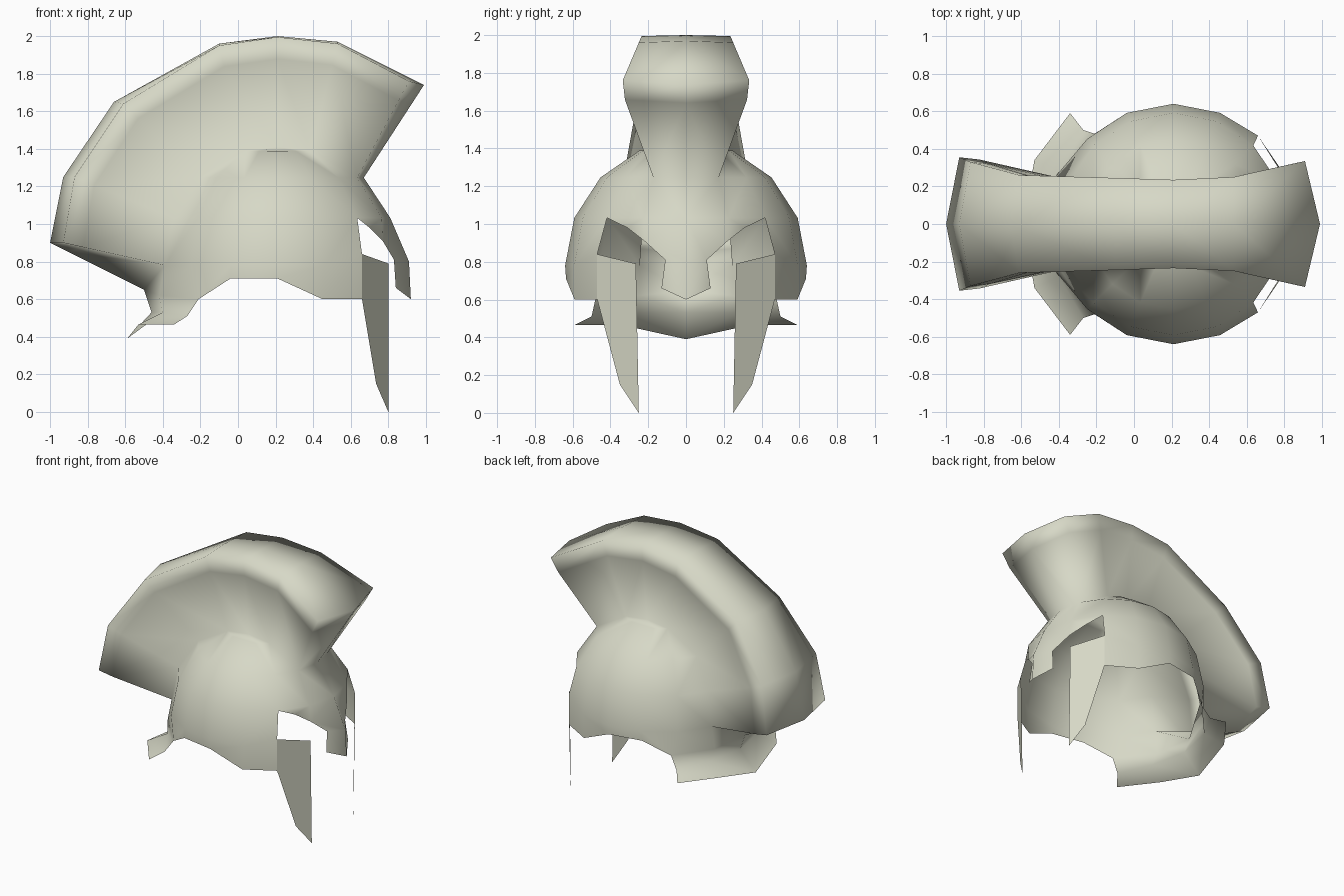
import bpy, bmesh
from math import sin, cos, radians
from mathutils import Vector

if "Cube" in bpy.data.objects:
    bpy.data.objects.remove(bpy.data.objects["Cube"])

CENTRE = Vector((0.21, 0, 0.78))

metal = bpy.data.materials.new("pale_stone_grey")
metal.use_nodes = True
colour = (0.68, 0.69, 0.57, 1)
metal.diffuse_color = colour
metal.node_tree.nodes["Principled BSDF"].inputs["Base Color"].default_value = colour


class HalfMesh:
    """Left half of a part: faces share vertices by position, then mirror."""

    def __init__(self):
        self.bm = bmesh.new()
        self.cache = {}

    def face(self, *points):
        verts = []
        for p in points:
            key = tuple(round(c, 4) for c in p)
            if key not in self.cache:
                self.cache[key] = self.bm.verts.new(p)
            if self.cache[key] not in verts:
                verts.append(self.cache[key])
        if len(verts) > 2:
            self.bm.faces.new(verts)

    def strips(self, rows):
        for a, b in zip(rows, rows[1:]):
            for i in range(len(a) - 1):
                self.face(a[i], a[i + 1], b[i + 1], b[i])

    def finish(self, name, smooth):
        bm = self.bm
        bmesh.ops.recalc_face_normals(bm, faces=bm.faces)
        facing = sum(f.normal.dot(f.calc_center_median() - CENTRE) for f in bm.faces)
        if facing < 0:
            bmesh.ops.reverse_faces(bm, faces=bm.faces)
        for f in bm.faces:
            f.smooth = smooth
        mesh = bpy.data.meshes.new(name)
        bm.to_mesh(mesh)
        bm.free()
        mesh.materials.append(metal)
        obj = bpy.data.objects.new(name, mesh)
        bpy.context.collection.objects.link(obj)
        mirror = obj.modifiers.new("mirror", 'MIRROR')
        mirror.use_axis = (False, True, False)
        return obj


def dome(k, level):
    """Dome point: k counts columns from the front, level counts rings up."""
    a, t = radians(22.5 * k), radians(22.5 * level)
    return CENTRE + Vector((0.65 * cos(t) * cos(a), 0.64 * cos(t) * sin(a), 0.66 * sin(t)))


shell = HalfMesh()

# Dome above the brow, left open where the crest grows out of it
shell.strips([[dome(k, lv) for k in range(0, 8)] for lv in (1, 2)])
shell.strips([[dome(k, lv) for k in range(2, 7)] for lv in (2, 3)])
shell.face(dome(1, 2), dome(2, 2), dome(2, 3))
shell.face(dome(7, 2), dome(6, 2), dome(6, 3))
shell.face(*[dome(k, 3) for k in range(2, 7)], (0.21, 0.17, 1.41))

# Lower sides and the flared neck guard
temple = (0.66, 0.47, 0.84)
belt = [temple] + [dome(k, 0) for k in range(3, 8)]
rim = [(0.66, 0.47, 0.6), (0.45, 0.59, 0.6), (0.21, 0.635, 0.71),
       (-0.04, 0.59, 0.71), (-0.21, 0.48, 0.6), (-0.42, 0.25, 0.62)]
nape = (-0.5, 0, 0.65)
shell.strips([[dome(k, 1) for k in range(2, 8)], belt, rim])
shell.face(belt[-1], rim[-1], nape)
shell.strips([
    [rim[4], rim[5], nape],
    [(-0.27, 0.5, 0.51), (-0.40, 0.28, 0.53), (-0.46, 0, 0.53)],
    [(-0.34, 0.59, 0.465), (-0.53, 0.34, 0.465), (-0.59, 0, 0.39)],
])

# Brow and nose guard
brow, inner = (0.7, 0.31, 0.98), (0.77, 0.22, 0.91)
bridge, bridge_side = (0.91, 0, 0.8), (0.83, 0.11, 0.81)
shell.face(dome(2, 1), dome(1, 1), brow)
shell.face(dome(1, 1), inner, brow)
shell.face(dome(1, 1), dome(0, 1), bridge, bridge_side, inner)
shell.face(bridge_side, bridge, (0.92, 0, 0.6), (0.84, 0.13, 0.66))

# Crest: ridge, edge and root at each station from back to front
stations = [
    ((-1, 0, 0.9), (-0.93, 0.355, 0.9), dome(7, 0)),
    ((-0.93, 0, 1.25), (-0.87, 0.33, 1.25), dome(7, 1)),
    ((-0.66, 0, 1.65), (-0.61, 0.26, 1.64), dome(7, 2)),
    ((-0.1, 0, 1.96), (-0.1, 0.245, 1.95), dome(6, 3)),
    ((0.21, 0, 2.0), (0.21, 0.235, 1.995), (0.21, 0.17, 1.41)),
    ((0.53, 0, 1.97), (0.53, 0.25, 1.96), dome(2, 3)),
    ((0.99, 0, 1.74), (0.91, 0.335, 1.76), dome(1, 2)),
]


def shoulder(edge, root):
    p = Vector(edge).lerp(Vector(root), 0.2)
    p.y = edge[1] - 0.012
    return p


rows = [[r, e, shoulder(e, b), b] for r, e, b in stations]
shell.strips(rows)
for row, foot in ((rows[0], nape), (rows[-1], dome(0, 2))):
    middle = Vector(row[0]).lerp(Vector(foot), 0.2)
    shell.face(row[0], row[1], row[2], middle)
    shell.face(middle, row[2], row[3], foot)

# Dome front under the crest foot
shell.finish("helmet_shell_with_crest", True)

# Flat cheek guards
cheek = HalfMesh()
cheek.face(temple, (0.8, 0.265, 0.79), (0.8, 0.25, 0), (0.735, 0.35, 0.15), rim[0])
cheek.finish("cheek_guards", False)
